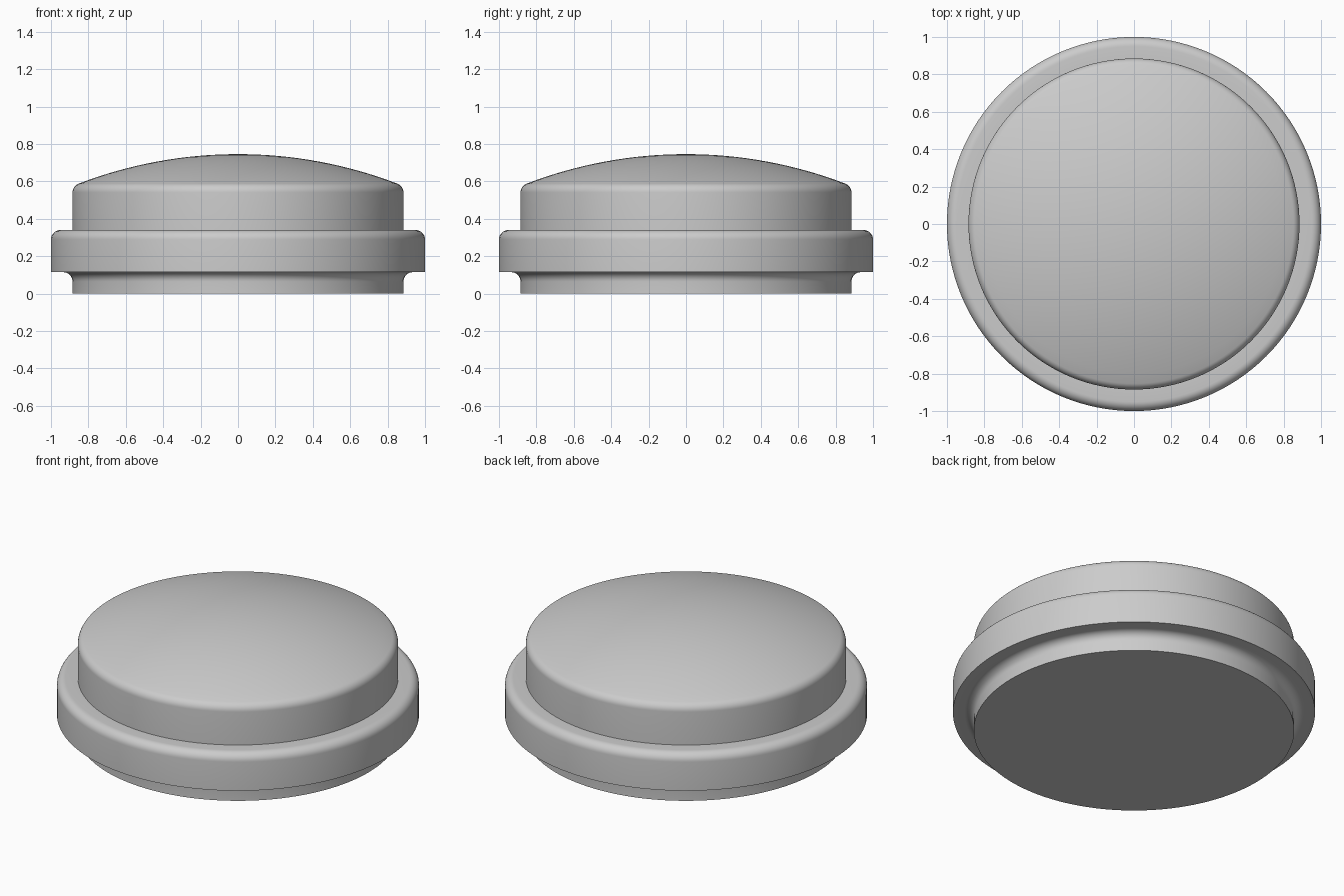
import bpy, bmesh, math

if "Cube" in bpy.data.objects:
    bpy.data.objects.remove(bpy.data.objects["Cube"])

SEGMENTS = 128
CAP_R, FLANGE_R, FILLET = 0.885, 1.0, 0.05
FLANGE_BOTTOM, FLANGE_TOP = 0.115, 0.34
DOME_TOP, DOME_R = 0.746, 2.38


def arc(cx, cz, r, start, end, steps):
    """Points on a circular arc, angles in radians."""
    return [(cx + r * math.cos(start + (end - start) * i / steps),
             cz + r * math.sin(start + (end - start) * i / steps))
            for i in range(steps + 1)]


def lathe(name, profile, material):
    """Spin an (r, z) profile around z; r = 0 ends become poles."""
    bm = bmesh.new()
    rings = []
    for r, z in profile:
        if r < 1e-6:
            rings.append([bm.verts.new((0, 0, z))] * SEGMENTS)
        else:
            rings.append([bm.verts.new((r * math.cos(2 * math.pi * i / SEGMENTS),
                                        r * math.sin(2 * math.pi * i / SEGMENTS), z))
                          for i in range(SEGMENTS)])
    for low, high in zip(rings, rings[1:]):
        for i in range(SEGMENTS):
            j = (i + 1) % SEGMENTS
            quad = list(dict.fromkeys((low[i], low[j], high[j], high[i])))
            bm.faces.new(quad)
    bmesh.ops.recalc_face_normals(bm, faces=bm.faces)
    mesh = bpy.data.meshes.new(name)
    bm.to_mesh(mesh)
    bm.free()
    mesh.materials.append(material)
    obj = bpy.data.objects.new(name, mesh)
    bpy.context.collection.objects.link(obj)
    bpy.context.view_layer.objects.active = obj
    obj.select_set(True)
    bpy.ops.object.shade_smooth_by_angle(angle=math.radians(30))
    return obj


grey = bpy.data.materials.new("light_grey")
grey.diffuse_color = (0.6, 0.6, 0.6, 1)
grey.use_nodes = True
grey.node_tree.nodes["Principled BSDF"].inputs["Base Color"].default_value = grey.diffuse_color

# Base foot with a concave fillet under the flange
profile = [(0, 0), (CAP_R, 0)]
profile += arc(CAP_R + FILLET, FLANGE_BOTTOM - FILLET, FILLET, math.pi, math.pi / 2, 8)

# Flange with a rounded top rim
profile += [(FLANGE_R, FLANGE_BOTTOM)]
profile += arc(FLANGE_R - FILLET, FLANGE_TOP - FILLET, FILLET, 0, math.pi / 2, 8)

# Cap wall, shoulder fillet tangent to the dome, and shallow dome
dome_z = DOME_TOP - DOME_R
shoulder_r = CAP_R - FILLET
shoulder_z = dome_z + math.sqrt((DOME_R - FILLET) ** 2 - shoulder_r ** 2)
tangent = math.atan2(shoulder_z - dome_z, shoulder_r)
profile += [(CAP_R, FLANGE_TOP)]
profile += arc(shoulder_r, shoulder_z, FILLET, 0, tangent, 8)
profile += arc(0, dome_z, DOME_R, tangent, math.pi / 2, 16)[1:]

lathe("domed_cap_body", profile, grey)
